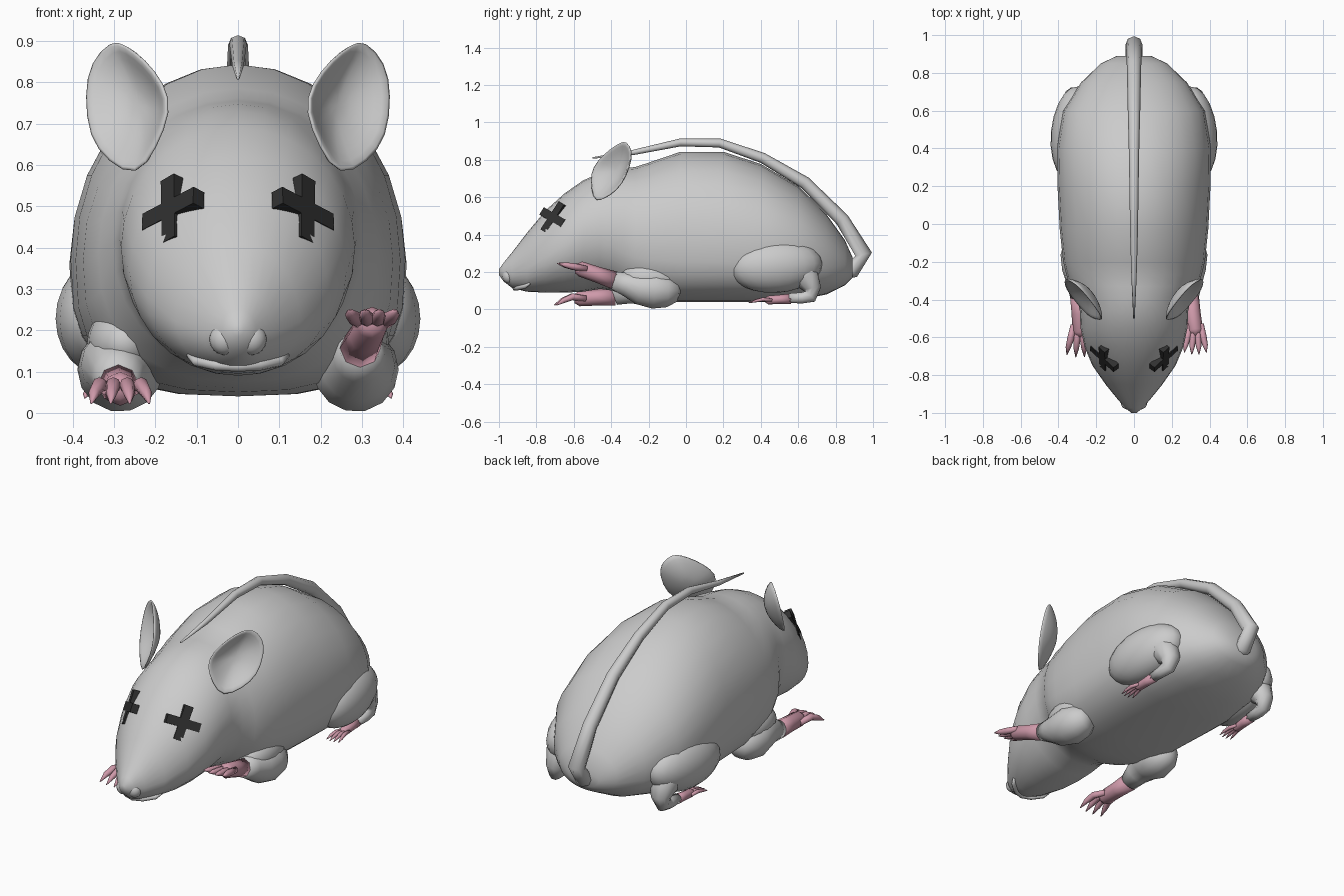
import bpy, bmesh, math
from mathutils import Vector, Matrix

if "Cube" in bpy.data.objects:
    bpy.data.objects.remove(bpy.data.objects["Cube"])


def material(name, color):
    m = bpy.data.materials.new(name)
    m.diffuse_color = color
    m.use_nodes = True
    m.node_tree.nodes["Principled BSDF"].inputs["Base Color"].default_value = m.diffuse_color
    return m


PINK = material("pink_skin", (0.62, 0.32, 0.40, 1))
BLACK = material("dark_eye", (0.03, 0.03, 0.03, 1))


def finish(name, bm, mat=None, smooth=True):
    bmesh.ops.recalc_face_normals(bm, faces=bm.faces)
    for f in bm.faces:
        f.smooth = smooth
    me = bpy.data.meshes.new(name)
    bm.to_mesh(me)
    bm.free()
    ob = bpy.data.objects.new(name, me)
    bpy.context.collection.objects.link(ob)
    if mat:
        me.materials.append(mat)
    return ob


def skin(bm, rings, caps=(True, True)):
    loops = [[bm.verts.new(p) for p in r] for r in rings]
    n = len(loops[0])
    for a, b in zip(loops, loops[1:]):
        for i in range(n):
            j = (i + 1) % n
            bm.faces.new((a[i], a[j], b[j], b[i]))
    for cap, loop in zip(caps, (loops[0], loops[-1])):
        if cap:
            bm.faces.new(loop)


# Lofted trunk: stations are (y, half width, widest z, top z, bottom z, lower roundness)
def trunk(name, stations, n=28):
    bm = bmesh.new()
    rings = []
    for y, w, zc, top, bot, low in stations:
        ring = []
        for i in range(n):
            a = 2 * math.pi * i / n
            c, s = math.cos(a), math.sin(a)
            if s >= 0:
                ring.append((w * c, y, zc + (top - zc) * s))
            else:
                ring.append((w * math.copysign(abs(c) ** low, c), y,
                             zc - (zc - bot) * abs(s) ** low))
        rings.append(ring)
    skin(bm, rings)
    return finish(name, bm)


# Tapered tubes: each path is a list of (x, y, z, radius)
def tubes(name, paths, mat=None, n=10, ref=(1, 0, 0)):
    bm = bmesh.new()
    for path in paths:
        pts = [Vector(p[:3]) for p in path]
        rings = []
        for i, p in enumerate(pts):
            t = (pts[min(i + 1, len(pts) - 1)] - pts[max(i - 1, 0)]).normalized()
            u = Vector(ref)
            u = (u - t * u.dot(t)).normalized()
            v = t.cross(u)
            r = path[i][3]
            rings.append([p + (u * math.cos(k * math.tau / n) + v * math.sin(k * math.tau / n)) * r
                          for k in range(n)])
        skin(bm, rings)
    return finish(name, bm, mat)


def ellipsoid(name, loc, radii, rot_z=0.0, rot_x=0.0):
    bm = bmesh.new()
    bmesh.ops.create_uvsphere(bm, u_segments=20, v_segments=12, radius=1)
    m = (Matrix.Translation(loc) @ Matrix.Rotation(rot_z, 4, 'Z') @ Matrix.Rotation(rot_x, 4, 'X')
         @ Matrix.Diagonal((*radii, 1)))
    bmesh.ops.transform(bm, matrix=m, verts=bm.verts)
    return finish(name, bm)


# Pink paw: wrist, palm and four clawed digits pointing forward
def paw(name, wrist, palm, r, spread, reach, lift, drop):
    w, p = Vector(wrist), Vector(palm)
    paths = [[(*w, r * 1.25), (*w.lerp(p, 0.5), r * 1.1), (*p, r * 1.05),
              (p.x, p.y - r * 0.7, p.z, r * 0.6)]]
    for k in (-1, -0.33, 0.33, 1):
        x, d = p.x + k * spread * 0.5, reach * (1 - 0.12 * abs(k))
        paths.append([(x, p.y + r * 0.9, p.z, r * 0.4),
                      (p.x + k * spread * 0.72, p.y - d * 0.3, p.z + lift, r * 0.47),
                      (p.x + k * spread * 0.9, p.y - d * 0.68, p.z + lift * 0.6 + drop * 0.45, r * 0.36),
                      (p.x + k * spread, p.y - d, p.z + drop, r * 0.06)])
    tubes(name, paths, PINK, 8)


# Head and body in one skin
trunk("body", [(-1, .014, .2, .215, .185, 1), (-.975, .045, .195, .25, .15, 1), (-.93, .085, .195, .305, .115, 1),
               (-.85, .15, .22, .41, .095, 1), (-.75, .22, .28, .53, .09, 1), (-.65, .262, .34, .62, .09, 1),
               (-.55, .283, .4, .69, .095, 1), (-.46, .287, .42, .73, .11, 1), (-.39, .302, .41, .747, .1, .95),
               (-.33, .338, .385, .755, .075, .85), (-.27, .358, .37, .762, .06, .8), (-.2, .375, .37, .785, .05, .75),
               (-.03, .393, .37, .843, .04, .7), (.2, .405, .37, .843, .04, .7), (.4, .408, .36, .778, .04, .7),
               (.6, .375, .33, .66, .05, .75), (.75, .28, .28, .51, .08, .8), (.85, .175, .24, .37, .13, .9),
               (.89, .09, .22, .28, .17, 1)])

# Tail folded forward over the back
tubes("tail", [[(0, .8, .2, .045), (0, .89, .212, .045), (0, .95, .295, .045), (0, .835, .48, .038),
                (0, .635, .678, .034), (0, .41, .81, .028), (0, .18, .89, .024), (0, -.03, .893, .021),
                (0, -.28, .84, .014), (0, -.5, .81, .004)]], n=8)

# Lower lip
tubes("mouth", [[(-.12, -.835, .14, .006), (-.1, -.86, .124, .012), (-.05, -.9, .115, .013),
                 (0, -.915, .113, .013), (.05, -.9, .115, .013), (.1, -.86, .124, .012),
                 (.12, -.835, .14, .006)]], n=8, ref=(0, 0, 1))

EAR = [(.245, .565), (.2, .64), (.163, .73), (.178, .795), (.23, .86), (.275, .893), (.307, .905),
       (.36, .85), (.373, .77), (.363, .665), (.315, .605)]

for side, s in (("left", -1), ("right", 1)):
    # Muzzle lobe
    ellipsoid(side + "_muzzle_lobe", (s * .033, -.948, .178), (.036, .034, .038))

    # Cupped ear
    bm = bmesh.new()
    cx, cz = .275, .74
    rings = []
    for f in (1, .75, .45, .15):
        ring = []
        for x, z in EAR:
            x, z = cx + (x - cx) * f, cz + (z - cz) * f
            y = -.5 + (x - .17) * .95 + (z - .75) * .33
            d = .06 * (1 - f * f)
            ring.append((s * (x - .67 * d), y + .74 * d, z))
        rings.append(ring)
    skin(bm, rings, (False, True))
    ear = finish(side + "_ear", bm)
    sol = ear.modifiers.new("thickness", 'SOLIDIFY')
    sol.thickness = .014
    sol.offset = 0
    ear.modifiers.new("round", 'SUBSURF').levels = 1

    # Crossed eye from two bars
    bm = bmesh.new()
    a, b = Vector((s * .015, .09, .16)).normalized(), Vector((s * .135, .13, -.075)).normalized()
    nrm = Vector((s * .75, -.6, .38)).normalized()
    centre = Vector((s * .157, -.705, .488))
    for d in (a, b):
        d = (d - nrm * d.dot(nrm)).normalized()
        rot = Matrix((d, nrm.cross(d).normalized(), nrm)).transposed().to_4x4()
        bmesh.ops.create_cube(bm, size=1, matrix=Matrix.Translation(centre) @ rot
                              @ Matrix.Diagonal((.18, .046, .036, 1)))
    finish(side + "_eye", bm, BLACK, smooth=False)

    # Hind leg
    ellipsoid(side + "_thigh", (s * .32, .48, .232), (.12, .25, .143), s * .1, .06)
    tubes(side + "_hind_leg", [[(s * .31, .58, .22, .08), (s * .315, .645, .17, .075), (s * .32, .675, .11, .05),
                                (s * .325, .665, .07, .038), (s * .33, .62, .062, .031),
                                (s * .33, .55, .06, .027)]])
    paw(side + "_hind_paw", (s * .33, .56, .058), (s * .335, .44, .05), .022, .036, .11, .004, -.014)

# Front legs: left rests on the ground, right is raised
for side, s, wz, wx in (("left", -1, .07, -.29), ("right", 1, .155, .295)):
    tubes(side + "_front_leg", [[(s * .27, -.035, .1, .02), (s * .275, -.05, .1, .06), (s * .28, -.1, .1, .09),
                                 (s * .285, -.17, .106, .104), (s * .29, -.25, .115, .09),
                                 (wx, -.32, (.115 + wz) / 2, .065), (wx, -.385, wz, .049)]], n=14)
    ellipsoid(side + "_shoulder", (s * .275, -.19, .17), (.09, .16, .09))
paw("left_front_paw", (-.29, -.38, .07), (-.285, -.57, .058), .039, .07, .14, .01, -.035)
paw("right_front_paw", (.295, -.38, .155), (.325, -.565, .217), .039, .058, .13, .012, .03)
